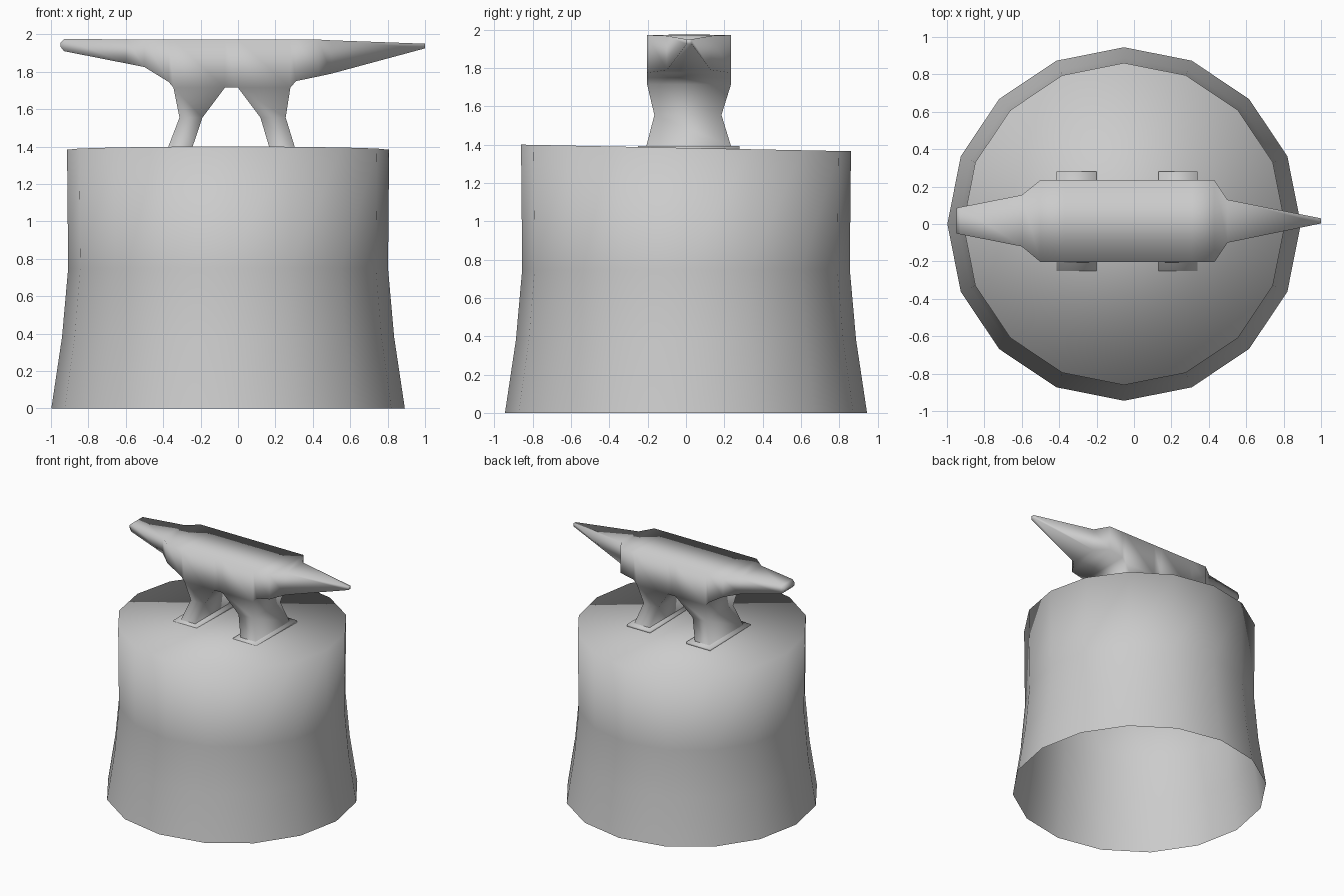
import bpy, bmesh, math

if "Cube" in bpy.data.objects:
    bpy.data.objects.remove(bpy.data.objects["Cube"])


def finish(bm, name):
    """Weld, orient and smooth a bmesh, then link it as an object."""
    bmesh.ops.remove_doubles(bm, verts=bm.verts, dist=0.0005)
    bmesh.ops.recalc_face_normals(bm, faces=bm.faces)
    for f in bm.faces:
        f.smooth = True
    me = bpy.data.meshes.new(name)
    bm.to_mesh(me)
    bm.free()
    ob = bpy.data.objects.new(name, me)
    bpy.context.collection.objects.link(ob)
    return ob


def loft(bm, rings, cap_start=False, cap_end=False, skip=()):
    """Skin closed rings of points; skip holds (segment, side) faces to leave open."""
    vs = [[bm.verts.new(p) for p in r] for r in rings]
    for i, (a, b) in enumerate(zip(vs, vs[1:])):
        n = len(a)
        for j in range(n):
            if (i, j) not in skip:
                bm.faces.new((a[j], a[(j + 1) % n], b[(j + 1) % n], b[j]))
    if cap_start:
        bm.faces.new(vs[0])
    if cap_end:
        bm.faces.new(vs[-1])


# Stump: 16-sided, flared, open underneath, slightly tilted top
SIDES, CX = 16, -0.053
profile = [(0.945, 0), (0.888, 0.38), (0.855, 0.75), (0.861, 1.383)]
rings = []
for r, z in profile:
    ring = []
    for k in range(SIDES):
        a = 2 * math.pi * k / SIDES
        x, y = CX + r * math.cos(a), r * math.sin(a)
        ring.append((x, y, z - 0.02 * y * (z > 1)))
    rings.append(ring)
bm = bmesh.new()
loft(bm, rings, cap_end=True)
finish(bm, "stump")

# Anvil body: rectangular sections along x (x, y min, y max, z bottom, z top)
sections = [
    (-0.95, -0.05, 0.085, 1.935, 1.955),
    (-0.93, -0.055, 0.09, 1.91, 1.975),
    (-0.60, -0.12, 0.155, 1.845, 1.973),
    (-0.50, -0.203, 0.235, 1.825, 1.972),
    (-0.37, -0.203, 0.235, 1.745, 1.972),
    (-0.345, -0.203, 0.235, 1.715, 1.972),
    (-0.07, -0.203, 0.235, 1.715, 1.972),
    (0.00, -0.203, 0.235, 1.715, 1.972),
    (0.28, -0.203, 0.235, 1.715, 1.972),
    (0.31, -0.203, 0.235, 1.75, 1.972),
    (0.43, -0.203, 0.235, 1.775, 1.972),
    (0.50, -0.10, 0.13, 1.79, 1.968),
    (1.00, 0.003, 0.03, 1.925, 1.95),
]
bm = bmesh.new()
# Side 0 of every segment is the underside; it stays open above the legs
loft(bm, [[(x, y0, z0), (x, y1, z0), (x, y1, z1), (x, y0, z1)]
          for x, y0, y1, z0, z1 in sections],
     True, True, skip={(5, 0), (7, 0)})

# Legs: waisted lofts welded to the underside (x min, x max, y min, y max, z)
legs = [
    [(-0.345, -0.07, -0.203, 0.235, 1.715), (-0.313, -0.19, -0.165, 0.185, 1.555),
     (-0.375, -0.245, -0.207, 0.235, 1.393)],
    [(0.00, 0.28, -0.203, 0.235, 1.715), (0.12, 0.255, -0.165, 0.185, 1.555),
     (0.168, 0.305, -0.207, 0.235, 1.393)],
]
for leg in legs:
    loft(bm, [[(x0, y0, z), (x1, y0, z), (x1, y1, z), (x0, y1, z)]
              for x0, x1, y0, y1, z in leg])
finish(bm, "anvil")

# Foot plates: thin slabs sunk into the stump top
for name, x0, x1 in (("left_foot_plate", -0.415, -0.20), ("right_foot_plate", 0.13, 0.34)):
    bm = bmesh.new()
    loft(bm, [[(x0, -0.25, z), (x1, -0.25, z), (x1, 0.28, z), (x0, 0.28, z)]
              for z in (1.37, 1.394)], True, True)
    finish(bm, name)
